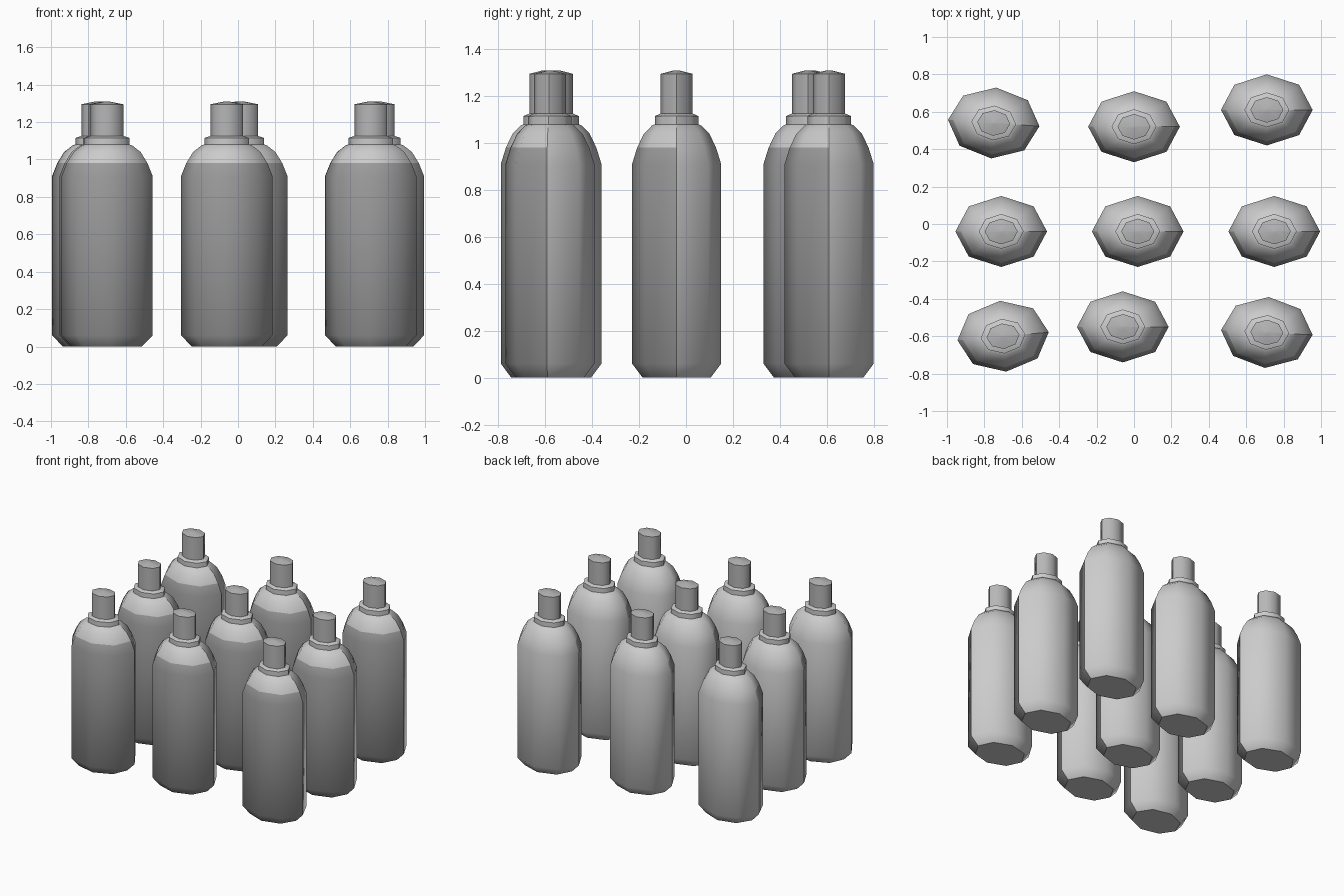
import bpy
import bmesh
import math

cube = bpy.data.objects.get("Cube")
if cube:
    bpy.data.objects.remove(cube, do_unlink=True)

SIDES = 8
FLATTEN = 0.775   # depth of the oval section relative to its width


def material(name, value):
    mat = bpy.data.materials.new(name)
    mat.use_nodes = True
    colour = (value, value, value, 1)
    mat.diffuse_color = colour
    mat.node_tree.nodes["Principled BSDF"].inputs["Base Color"].default_value = colour
    return mat


pale = material("pale_grey_plastic", 0.60)
label = material("dark_grey_label", 0.33)
cap_grey = material("mid_grey_cap", 0.47)


def lathe(name, profile, sharp_rings, mats, label_top=None):
    """Oval eight-sided solid from (radius, height) pairs, with one sharp side seam."""
    bm = bmesh.new()
    rings = []
    for r, z in profile:
        ring = []
        for k in range(SIDES):
            a = math.tau * k / SIDES
            ring.append(bm.verts.new((r * math.cos(a), r * FLATTEN * math.sin(a), z)))
        rings.append(ring)
    for low, high in zip(rings, rings[1:]):
        for k in range(SIDES):
            n = (k + 1) % SIDES
            bm.faces.new((low[k], low[n], high[n], high[k]))
    bm.faces.new(rings[0][::-1])
    bm.faces.new(rings[-1])
    bmesh.ops.recalc_face_normals(bm, faces=bm.faces)

    # front half below the shoulder line carries the label
    for f in bm.faces:
        f.smooth = True
        c = f.calc_center_median()
        if label_top and c.y < -0.01 and c.z < label_top:
            f.material_index = 1

    # sharp rims and the seam on the +x side
    for i in sharp_rings:
        for k in range(SIDES):
            bm.edges.get((rings[i][k], rings[i][k - 1])).smooth = False
    for low, high in zip(rings, rings[1:]):
        bm.edges.get((low[0], high[0])).smooth = False

    mesh = bpy.data.meshes.new(name)
    bm.to_mesh(mesh)
    bm.free()
    for m in mats:
        mesh.materials.append(m)
    return mesh


# Bottle: chamfered foot, straight wall, rounded shoulder, neck ring
body_mesh = lathe(
    "bottle_body",
    [(0.187, 0), (0.245, 0.06), (0.245, 0.91), (0.217, 0.98), (0.180, 1.04),
     (0.135, 1.075), (0.120, 1.08), (0.120, 1.115), (0.090, 1.125)],
    [0, 6, 7], [pale, label], label_top=0.98)

# Cap: straight wall with a slightly domed top
cap_mesh = lathe(
    "bottle_cap",
    [(0.088, 1.115), (0.088, 1.295), (0.012, 1.31)],
    [0, 1], [cap_grey])

# Three loose rows: x, y, turn in degrees
places = {
    "back_left": (-0.75, 0.54, -4), "back_middle": (0, 0.52, 0), "back_right": (0.71, 0.61, 0),
    "middle_left": (-0.71, -0.04, 0), "middle": (0.02, -0.04, 0), "middle_right": (0.75, -0.04, 0),
    "front_left": (-0.70, -0.60, 5), "front_middle": (-0.06, -0.55, 0), "front_right": (0.71, -0.58, -3),
}
for spot, (x, y, turn) in places.items():
    for mesh in (body_mesh, cap_mesh):
        ob = bpy.data.objects.new(f"{spot}_{mesh.name}", mesh)
        ob.location = (x, y, 0)
        ob.rotation_euler.z = math.radians(turn)
        bpy.context.collection.objects.link(ob)
